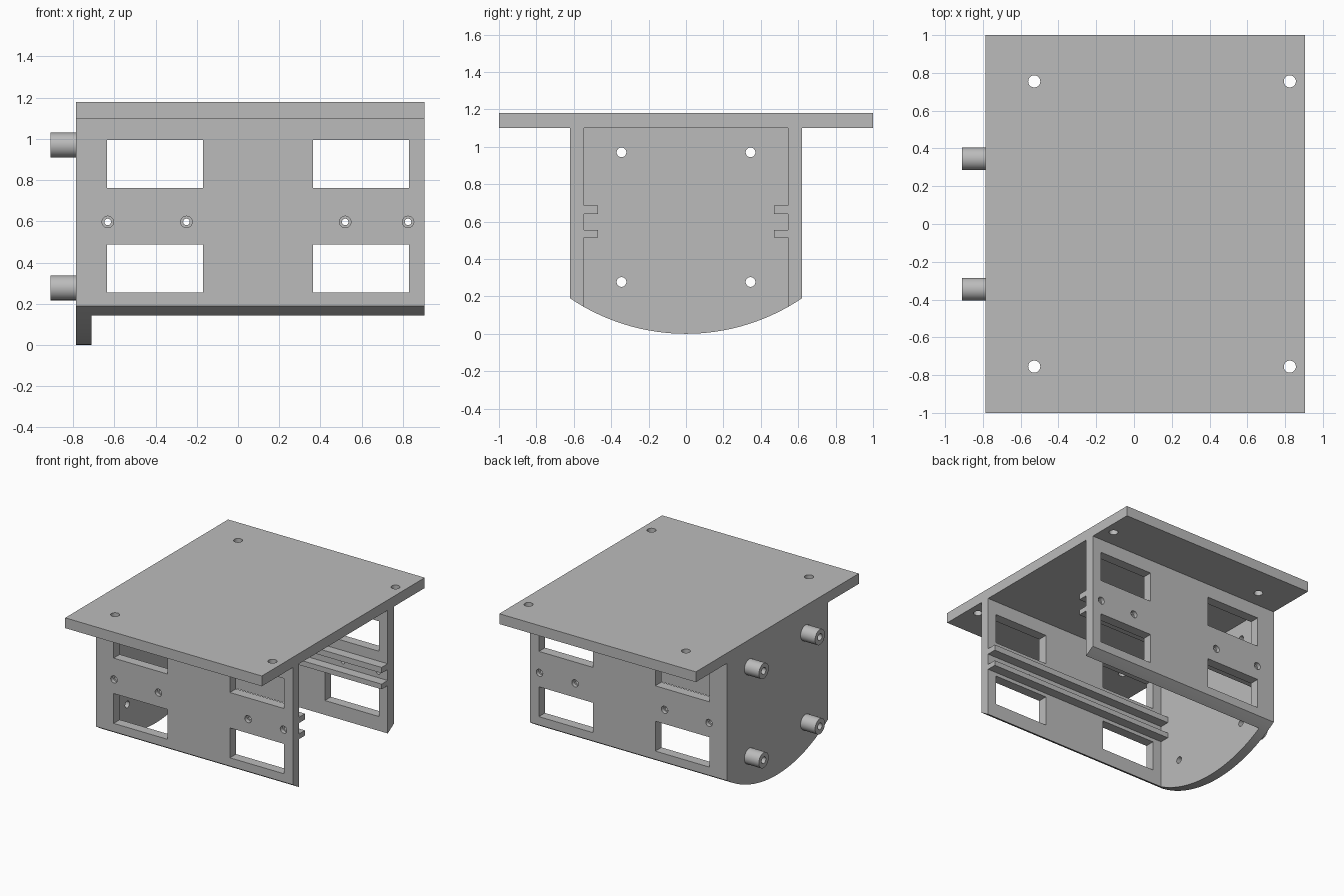
import bpy, bmesh, math
from mathutils import Matrix, Vector

if "Cube" in bpy.data.objects:
    bpy.data.objects.remove(bpy.data.objects["Cube"])

grey = bpy.data.materials.new("plain grey")
grey.diffuse_color = (0.5, 0.5, 0.5, 1)
grey.use_nodes = True
grey.node_tree.nodes["Principled BSDF"].inputs["Base Color"].default_value = grey.diffuse_color

X0, X1, INNER_X = -0.785, 0.905, -0.71     # back plate outside, open end, back plate inside
W, IN_W = 0.62, 0.545                      # half widths of the housing
TOP, UNDER, CORNER = 1.18, 1.10, 0.19      # mounting plate top, underside, wall bottom


def new_object(name, bm):
    bmesh.ops.recalc_face_normals(bm, faces=bm.faces)
    mesh = bpy.data.meshes.new(name)
    bm.to_mesh(mesh)
    bm.free()
    mesh.materials.append(grey)
    ob = bpy.data.objects.new(name, mesh)
    bpy.context.collection.objects.link(ob)
    return ob


def prism(name, profile, x0, x1):
    """Extrude a y-z profile along x."""
    bm = bmesh.new()
    face = bm.faces.new([bm.verts.new((x0, y, z)) for y, z in profile])
    ext = bmesh.ops.extrude_face_region(bm, geom=[face])["geom"]
    bmesh.ops.translate(bm, vec=(x1 - x0, 0, 0),
                        verts=[v for v in ext if isinstance(v, bmesh.types.BMVert)])
    return new_object(name, bm)


def box(name, lo, hi):
    return prism(name, [(lo[1], lo[2]), (hi[1], lo[2]), (hi[1], hi[2]), (lo[1], hi[2])],
                 lo[0], hi[0])


def rod(name, a, b, r, n=32):
    """Cylinder from point a to point b."""
    a, b = Vector(a), Vector(b)
    d = b - a
    m = Matrix.Translation((a + b) / 2) @ d.to_track_quat('Z', 'Y').to_matrix().to_4x4()
    bm = bmesh.new()
    bmesh.ops.create_cone(bm, cap_ends=True, segments=n, radius1=r, radius2=r,
                          depth=d.length, matrix=m)
    return new_object(name, bm)


def combine(target, tool, op='DIFFERENCE'):
    """Apply a boolean and remove the tool."""
    mod = target.modifiers.new("bool", 'BOOLEAN')
    mod.operation, mod.solver, mod.object = op, 'EXACT', tool
    bpy.context.view_layer.objects.active = target
    bpy.ops.object.modifier_apply(modifier=mod.name)
    bpy.data.objects.remove(tool, do_unlink=True)


# Housing: T-shaped section with a curved bottom
R = (W * W + CORNER * CORNER) / (2 * CORNER)
half = math.asin(W / R)
arc = []
for i in range(33):
    t = -half + 2 * half * i / 32
    arc.append((R * math.sin(t), R - R * math.cos(t)))
section = arc + [(W, UNDER), (1, UNDER), (1, TOP), (-1, TOP), (-1, UNDER), (-W, UNDER)]
housing = prism("housing", section, X0, X1)

# Inner cavity, notched so two guide rails remain on each wall
right = [(IN_W, -0.2)]
for z0, z1 in ((0.515, 0.555), (0.64, 0.685)):
    right += [(IN_W, z0), (0.47, z0), (0.47, z1), (IN_W, z1)]
right.append((IN_W, UNDER))
cavity = right + [(-y, z) for y, z in reversed(right)]
combine(housing, prism("cavity_cutter", cavity, INNER_X, X1 + 0.2))

# Windows through both side walls
for x0, x1 in ((-0.635, -0.17), (0.365, 0.83)):
    for z0, z1 in ((0.255, 0.487), (0.762, 0.995)):
        combine(housing, box("window_cutter", (x0, -0.8, z0), (x1, 0.8, z1)))

# Counterbored screw holes in the side walls
for x in (-0.632, -0.25, 0.52, 0.825):
    combine(housing, rod("screw_cutter", (x, -0.8, 0.597), (x, 0.8, 0.597), 0.016, 24))
    for s in (-1, 1):
        combine(housing, rod("counterbore_cutter", (x, s * 0.8, 0.597),
                             (x, s * (W - 0.03), 0.597), 0.028, 24))

# Mounting holes in the top plate
for x in (-0.528, 0.825):
    for y in (-0.755, 0.755):
        combine(housing, rod("mount_cutter", (x, y, 1.0), (x, y, 1.3), 0.032))

# Hollow standoffs on the back plate, drilled through
for y in (-0.345, 0.345):
    for z in (0.277, 0.97):
        combine(housing, rod("standoff", (-0.91, y, z), (X0 + 0.03, y, z), 0.06), 'UNION')
        combine(housing, rod("standoff_cutter", (-1, y, z), (-0.6, y, z), 0.026))

# Smooth round surfaces, keep the edges crisp
bpy.ops.object.select_all(action='DESELECT')
housing.select_set(True)
bpy.context.view_layer.objects.active = housing
bpy.ops.object.shade_smooth_by_angle(angle=math.radians(30))
